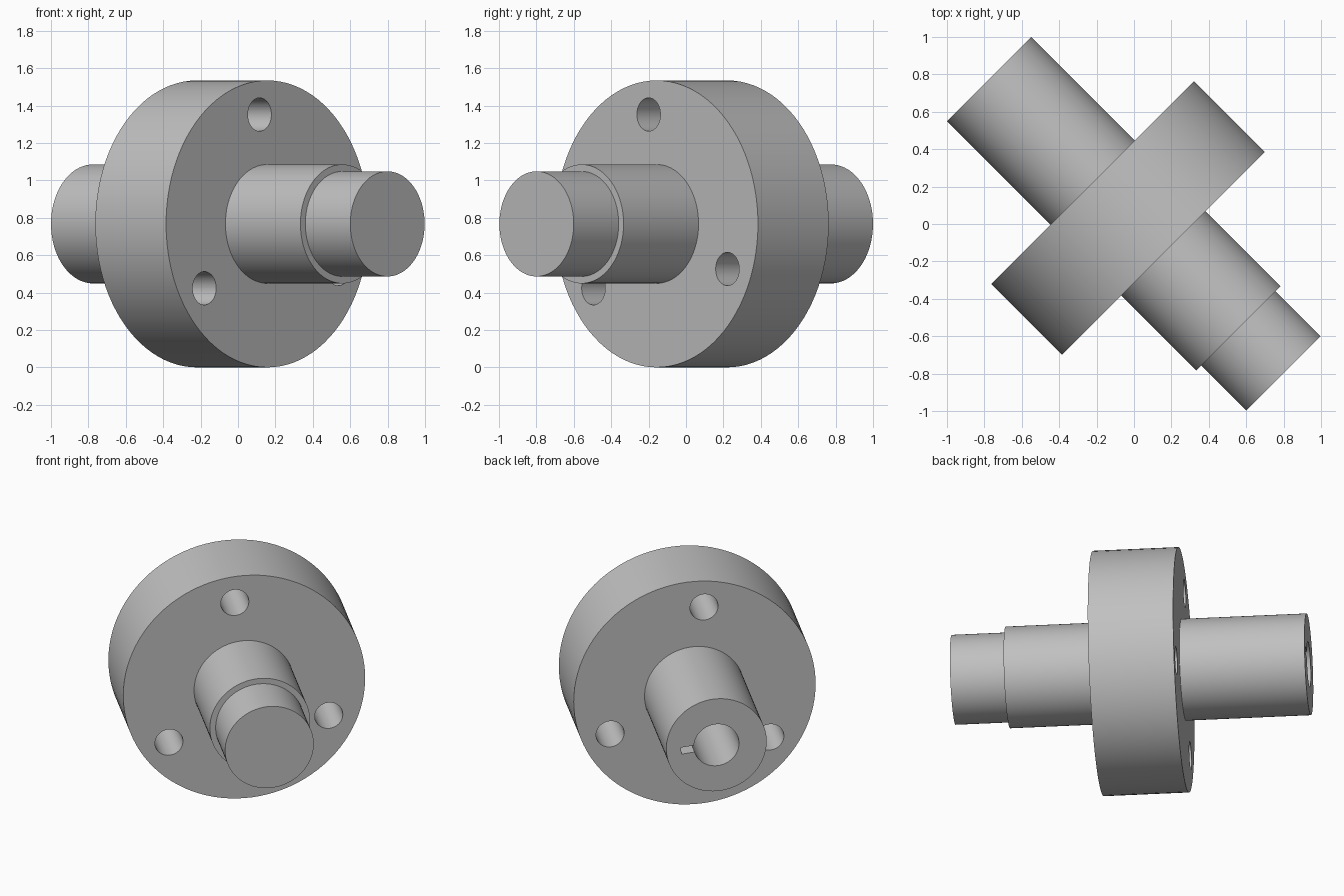
import bpy, bmesh
from math import pi, radians, cos, sin
from mathutils import Matrix, Euler

if "Cube" in bpy.data.objects:
    bpy.data.objects.remove(bpy.data.objects["Cube"])

# Local frame: z runs along the shaft, y is up; then turned onto the diagonal
CENTRE_Z = 0.767
PLACE = Matrix.Translation((0, 0, CENTRE_Z)) @ Euler((pi / 2, 0, pi / 4)).to_matrix().to_4x4()

steel = bpy.data.materials.new("plain grey metal")
steel.use_nodes = True
grey = (0.53, 0.53, 0.53, 1)
steel.diffuse_color = grey
steel.node_tree.nodes["Principled BSDF"].inputs["Base Color"].default_value = grey


def make_object(name, bm):
    bmesh.ops.recalc_face_normals(bm, faces=bm.faces)
    mesh = bpy.data.meshes.new(name)
    bm.to_mesh(mesh)
    bm.free()
    mesh.materials.append(steel)
    obj = bpy.data.objects.new(name, mesh)
    obj.matrix_world = PLACE
    bpy.context.collection.objects.link(obj)
    return obj


def lathe(name, profile, steps=96):
    bm = bmesh.new()
    verts = [bm.verts.new((r, 0, t)) for r, t in profile]
    edges = [bm.edges.new(pair) for pair in zip(verts, verts[1:])]
    bmesh.ops.spin(bm, geom=verts + edges, axis=(0, 0, 1), cent=(0, 0, 0),
                   angle=2 * pi, steps=steps, use_merge=True)
    bmesh.ops.remove_doubles(bm, verts=bm.verts, dist=0.0001)
    return make_object(name, bm)


def cut(target, cutter):
    cutter.hide_render = True
    mod = target.modifiers.new("cut", 'BOOLEAN')
    mod.operation = 'DIFFERENCE'
    mod.solver = 'EXACT'
    mod.object = cutter
    bpy.context.view_layer.objects.active = target
    bpy.ops.object.modifier_apply(modifier=mod.name)
    bpy.data.objects.remove(cutter)


# Stepped shaft, flange disc and blind bore as one turned profile
body = lathe("flanged_shaft", [
    (0, 0.2), (0.143, 0.2), (0.143, -1.096),
    (0.318, -1.096), (0.318, -0.312),
    (0.767, -0.312), (0.767, 0.223),
    (0.318, 0.223), (0.318, 0.79),
    (0.281, 0.79), (0.281, 1.13), (0, 1.13)])

# Three bolt holes through the flange
for i in range(3):
    a = radians(95.8 + 120 * i)
    bm = bmesh.new()
    bmesh.ops.create_cone(bm, cap_ends=True, segments=48, radius1=0.089, radius2=0.089, depth=1,
                          matrix=Matrix.Translation((0.588 * cos(a), 0.588 * sin(a), 0)))
    cut(body, make_object("bolt_hole_cutter", bm))

# Keyway along one side of the bore
bm = bmesh.new()
bmesh.ops.create_cube(bm, size=1, matrix=Matrix.Rotation(radians(-5.8), 4, 'Z')
                      @ Matrix.Translation((0.165, 0, -0.55))
                      @ Matrix.Diagonal((0.12, 0.046, 1.4, 1)))
cut(body, make_object("keyway_cutter", bm))

bpy.ops.object.select_all(action='DESELECT')
body.select_set(True)
bpy.context.view_layer.objects.active = body
bpy.ops.object.shade_smooth_by_angle(angle=radians(30))
